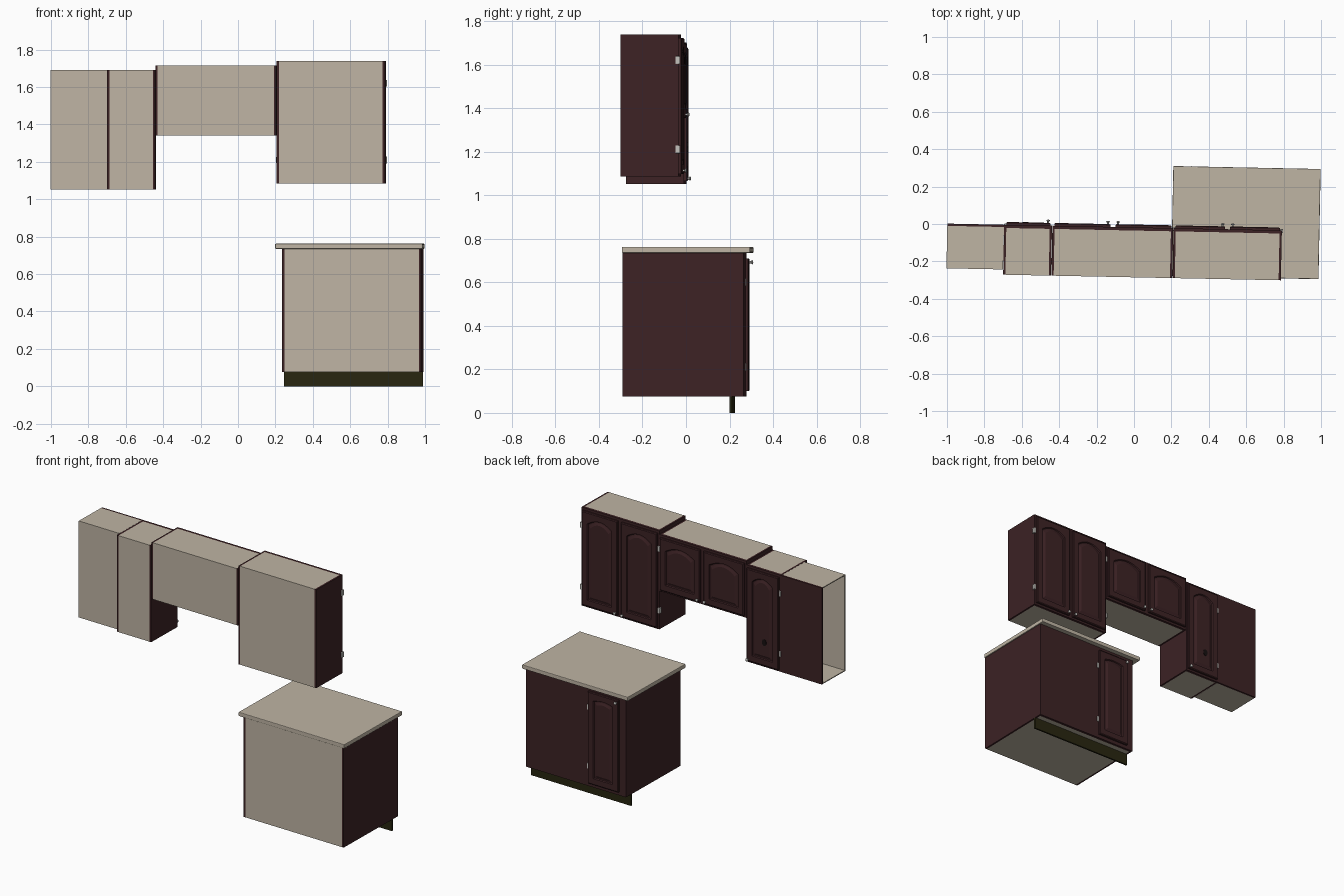
import bpy, bmesh, math
from mathutils import Matrix, Vector

if "Cube" in bpy.data.objects:
    bpy.data.objects.remove(bpy.data.objects["Cube"])

# the whole set stands very slightly turned about the vertical axis
TURN = Matrix.Rotation(math.radians(-1.15), 4, 'Z')


def material(name, rgb):
    m = bpy.data.materials.new(name)
    m.diffuse_color = (*rgb, 1)
    m.use_nodes = True
    m.node_tree.nodes["Principled BSDF"].inputs["Base Color"].default_value = m.diffuse_color
    return m


WOOD = material("dark_maroon_wood", (0.046, 0.016, 0.018))
BEIGE = material("beige_board", (0.52, 0.46, 0.37))
OLIVE = material("dark_olive_kick", (0.021, 0.019, 0.005))
METAL = material("pale_metal", (0.55, 0.54, 0.51))
BLACK = material("near_black", (0.008, 0.005, 0.005))


def finish(name, bm, mat, smooth=False):
    bmesh.ops.recalc_face_normals(bm, faces=bm.faces)
    bm.transform(TURN)
    me = bpy.data.meshes.new(name)
    bm.to_mesh(me)
    bm.free()
    me.materials.append(mat)
    if smooth:
        me.polygons.foreach_set("use_smooth", [True] * len(me.polygons))
    ob = bpy.data.objects.new(name, me)
    bpy.context.collection.objects.link(ob)
    return ob


def box(name, x, y, z, mat, bevel=0):
    bm = bmesh.new()
    bmesh.ops.create_cube(bm, size=1)
    for v in bm.verts:
        v.co = Vector([(a + b) / 2 + c * (b - a) for (a, b), c in zip((x, y, z), v.co)])
    if bevel:
        bmesh.ops.bevel(bm, geom=bm.edges[:], offset=bevel, segments=2, affect='EDGES', profile=0.5)
    return finish(name, bm, mat)


def door(name, x, z, back, arch):
    """Raised-panel door lofted from nested outlines, front towards +y."""
    w, h, cx, n = x[1] - x[0], z[1] - z[0], (x[0] + x[1]) / 2, 12
    t = 0.015

    def outline(inset, rise, y):
        half = w / 2 - inset
        pts = [(-half, inset), (half, inset)]
        for k in range(n + 1):
            u = 1 - 2 * k / n
            pts.append((half * u, h - inset - rise * u * u))
        return [bm.verts.new((cx + px, back + y, z[0] + pz)) for px, pz in pts]

    bm = bmesh.new()
    loops = [outline(0, 0, 0), outline(0, 0, t - 0.004), outline(0.005, 0, t),
             outline(0.042, arch, t), outline(0.046, arch, t - 0.007),
             outline(0.052, arch, t - 0.007), outline(0.066, arch, t - 0.001)]
    for a, b in zip(loops, loops[1:]):
        for i in range(len(a)):
            j = (i + 1) % len(a)
            bm.faces.new((a[i], a[j], b[j], b[i]))
    bm.faces.new(loops[0])
    bm.faces.new(loops[-1])
    finish(name, bm, WOOD)


def knob(name, x, y, z):
    bm = bmesh.new()
    turn = Matrix.Rotation(math.pi / 2, 4, 'X')
    bmesh.ops.create_cone(bm, cap_ends=True, segments=12, radius1=0.005, radius2=0.005, depth=0.012,
                          matrix=Matrix.Translation((x, y + 0.005, z)) @ turn)
    bmesh.ops.create_uvsphere(bm, u_segments=14, v_segments=8, radius=0.01,
                              matrix=Matrix.Translation((x, y + 0.012, z)) @ turn @ Matrix.Diagonal((1, 1, 0.5, 1)))
    finish(name, bm, METAL, smooth=True)


def hinges(name, x, y, heights):
    for i, z in enumerate(heights):
        box(f"{name}_hinge_{i + 1}", (x - 0.008, x + 0.008), (y - 0.014, y + 0.006),
            (z - 0.018, z + 0.018), METAL, 0.002)


def cabinet(name, x, z, back, front):
    """Beige carcass between wooden sides, with a wooden face frame 0.017 thick."""
    s, f = 0.012, front - 0.017
    box(name + "_carcass", (x[0] + s, x[1] - s), (back, f), z, BEIGE)
    box(name + "_left_side", (x[0], x[0] + s), (back, f), z, WOOD)
    box(name + "_right_side", (x[1] - s, x[1]), (back, f), z, WOOD)
    box(name + "_face_frame", x, (f, front), z, WOOD)


BACK, FRONT = -0.285, -0.018

# tall double-door wall cabinet
cabinet("double_wall_cabinet", (0.212, 0.791), (1.085, 1.738), BACK, FRONT)
door("double_wall_door_1", (0.222, 0.488), (1.098, 1.722), FRONT, 0.035)
door("double_wall_door_2", (0.514, 0.780), (1.098, 1.722), FRONT, 0.035)
for i, kx in enumerate((0.474, 0.528)):
    knob(f"double_wall_knob_{i + 1}", kx, FRONT + 0.015, 1.113)
for i, hx in enumerate((0.213, 0.790)):
    hinges(f"double_wall_{i + 1}", hx, FRONT, (1.21, 1.62))

# short bridge cabinet
cabinet("bridge_cabinet", (-0.436, 0.210), (1.340, 1.715), BACK, FRONT)
door("bridge_door_1", (-0.425, -0.126), (1.354, 1.700), FRONT, 0.035)
door("bridge_door_2", (-0.098, 0.200), (1.354, 1.700), FRONT, 0.035)
for i, kx in enumerate((-0.139, -0.085)):
    knob(f"bridge_knob_{i + 1}", kx, FRONT + 0.015, 1.370)

# single-door wall cabinet
cabinet("single_wall_cabinet", (-0.694, -0.438), (1.052, 1.692), BACK, FRONT)
door("single_wall_door", (-0.682, -0.446), (1.065, 1.677), FRONT, 0.035)
knob("single_wall_knob", -0.459, FRONT + 0.015, 1.077)
hinges("single_wall", -0.686, FRONT, (1.17, 1.57))

# small dark spot on the single door
bm = bmesh.new()
bmesh.ops.create_cone(bm, cap_ends=True, segments=20, radius1=0.016, radius2=0.016, depth=0.004,
                      matrix=Matrix.Translation((-0.58, FRONT + 0.015, 1.22)) @ Matrix.Diagonal((1, 1, 1.4, 1))
                      @ Matrix.Rotation(math.pi / 2, 4, 'X'))
finish("door_spot", bm, BLACK)

# blind corner box, open at its outer end
CX, CZ, CB = (-0.998, -0.695), (1.052, 1.692), -0.257
p = 0.006
box("corner_back", CX, (CB, CB + p), CZ, BEIGE)
box("corner_top", CX, (CB + p, FRONT - 0.012), (CZ[1] - p, CZ[1]), BEIGE)
box("corner_bottom", CX, (CB + p, FRONT - 0.012), (CZ[0], CZ[0] + p), BEIGE)
box("corner_front_panel", CX, (FRONT - 0.012, FRONT), CZ, WOOD)

# base cabinet with blind panel, narrow door, toe kick and worktop
BF = 0.283
cabinet("base_cabinet", (0.241, 0.985), (0.076, 0.735), -0.272, BF)
door("base_door", (0.288, 0.515), (0.100, 0.710), BF, 0.012)
knob("base_knob", 0.302, BF + 0.015, 0.692)
hinges("base", 0.520, BF, (0.21, 0.60))
box("toe_kick", (0.241, 0.985), (0.220, 0.231), (0, 0.076), OLIVE)
box("worktop", (0.204, 0.992), (-0.275, 0.314), (0.735, 0.762), BEIGE, 0.004)
